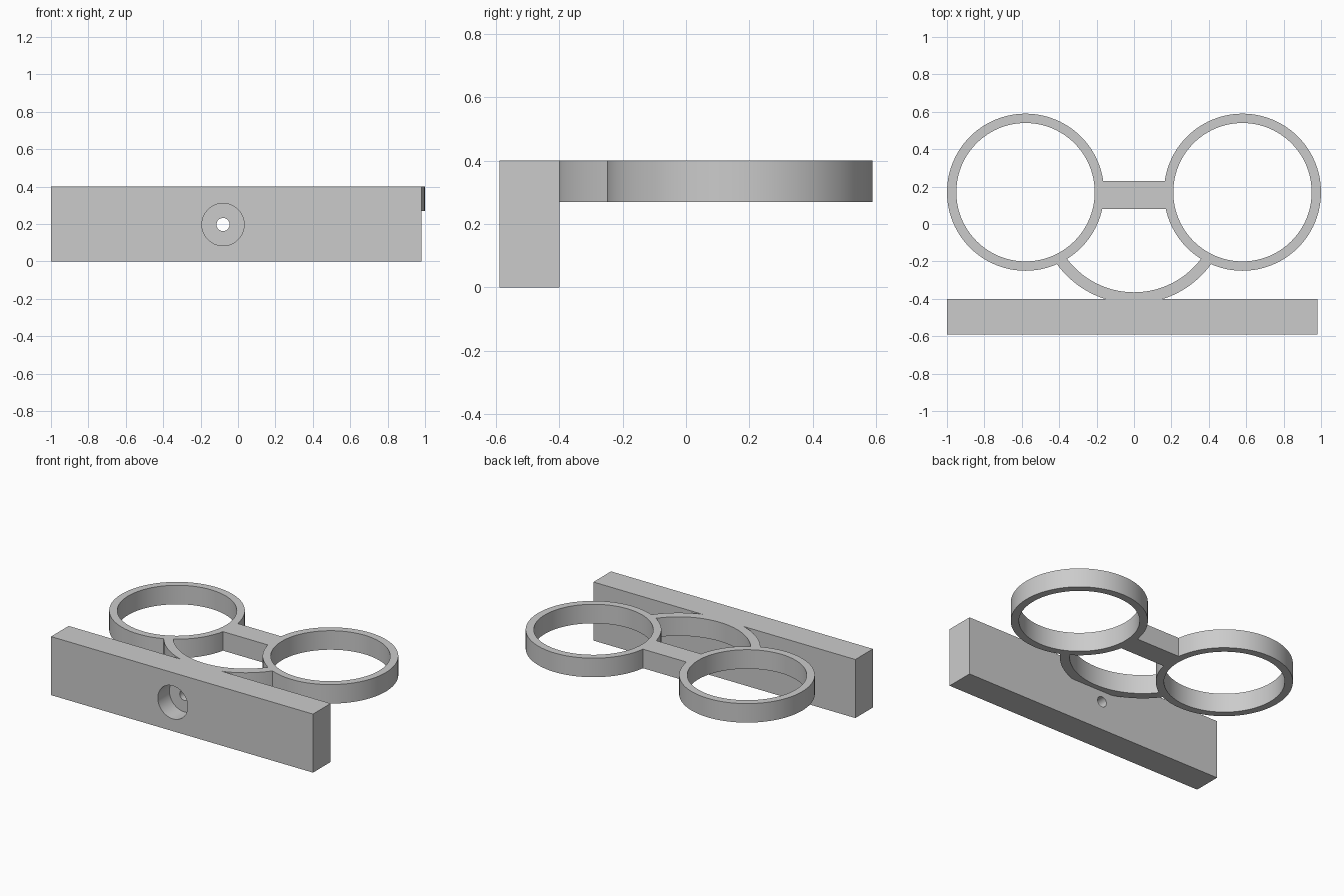
import bpy
import bmesh
from math import cos, sin, radians, pi

cube = bpy.data.objects.get("Cube")
if cube:
    bpy.data.objects.remove(cube, do_unlink=True)

GREY = (0.6, 0.6, 0.6, 1)
grey = bpy.data.materials.new("plain grey")
grey.use_nodes = True
grey.diffuse_color = GREY
grey.node_tree.nodes["Principled BSDF"].inputs["Base Color"].default_value = GREY

TOP, UNDER = 0.40, 0.27          # height range of the ring frame
RING_X, RING_Y = 0.58, 0.17
PLATE_FRONT, PLATE_BACK = -0.59, -0.40


def finish(name, bm):
    bmesh.ops.recalc_face_normals(bm, faces=bm.faces)
    mesh = bpy.data.meshes.new(name)
    bm.to_mesh(mesh)
    bm.free()
    mesh.materials.append(grey)
    obj = bpy.data.objects.new(name, mesh)
    bpy.context.collection.objects.link(obj)
    return obj


def smooth(obj):
    bpy.ops.object.select_all(action='DESELECT')
    obj.select_set(True)
    bpy.context.view_layer.objects.active = obj
    bpy.ops.object.shade_smooth_by_angle(angle=radians(30))


def arc(cx, cy, r, start, end, steps):
    angles = [radians(start + (end - start) * i / steps) for i in range(steps + 1)]
    return [(cx + r * cos(a), cy + r * sin(a)) for a in angles]


def band(name, outer, inner, closed):
    """Upright strip between two matching outlines."""
    bm = bmesh.new()
    rows = [[bm.verts.new((x, y, z)) for x, y in line]
            for line, z in ((outer, UNDER), (outer, TOP), (inner, TOP), (inner, UNDER))]
    n = len(outer)
    for i in range(n if closed else n - 1):
        j = (i + 1) % n
        for k in range(4):
            a, b = rows[k], rows[(k + 1) % 4]
            bm.faces.new((a[i], a[j], b[j], b[i]))
    if not closed:
        for i in (0, n - 1):
            bm.faces.new([row[i] for row in rows])
    obj = finish(name, bm)
    smooth(obj)
    return obj


def box(name, x0, x1, y0, y1, z0, z1):
    bm = bmesh.new()
    bmesh.ops.create_cube(bm, size=1)
    for v in bm.verts:
        v.co = (x1 if v.co.x > 0 else x0, y1 if v.co.y > 0 else y0, z1 if v.co.z > 0 else z0)
    return finish(name, bm)


# Two round holders
for side, sign in (("left", 1), ("right", -1)):
    outer, inner = (arc(sign * RING_X, RING_Y, r, 0, 360, 96)[:-1] for r in (0.42, 0.37))
    band(side + "_ring", outer, inner, True)

# Bar joining the holders
box("bridge_bar", -0.19, 0.19, 0.08, 0.23, UNDER, TOP)

# Curved brace from the holders to the plate, flattened where it meets the plate
outer = [(x, max(y, PLATE_BACK)) for x, y in arc(0, 0.083, 0.508, -147, -33, 60)]
inner = arc(0, 0.083, 0.448, -146, -34, 60)
band("curved_brace", outer, inner, False)

# Mounting plate with a counterbored screw hole
plate = box("mounting_plate", -1, 0.98, PLATE_FRONT, PLATE_BACK, 0, TOP)
for radius, y0, y1 in ((0.113, -0.70, -0.465), (0.035, -0.65, -0.30)):
    bpy.ops.mesh.primitive_cylinder_add(vertices=64, radius=radius, depth=y1 - y0,
                                        location=(-0.08, (y0 + y1) / 2, 0.197),
                                        rotation=(pi / 2, 0, 0))
    cutter = bpy.context.object
    cutter.hide_render = True
    cut = plate.modifiers.new("screw hole", 'BOOLEAN')
    cut.operation = 'DIFFERENCE'
    cut.solver = 'EXACT'
    cut.object = cutter
    bpy.context.view_layer.objects.active = plate
    bpy.ops.object.modifier_apply(modifier=cut.name)
    bpy.data.objects.remove(cutter, do_unlink=True)
smooth(plate)
